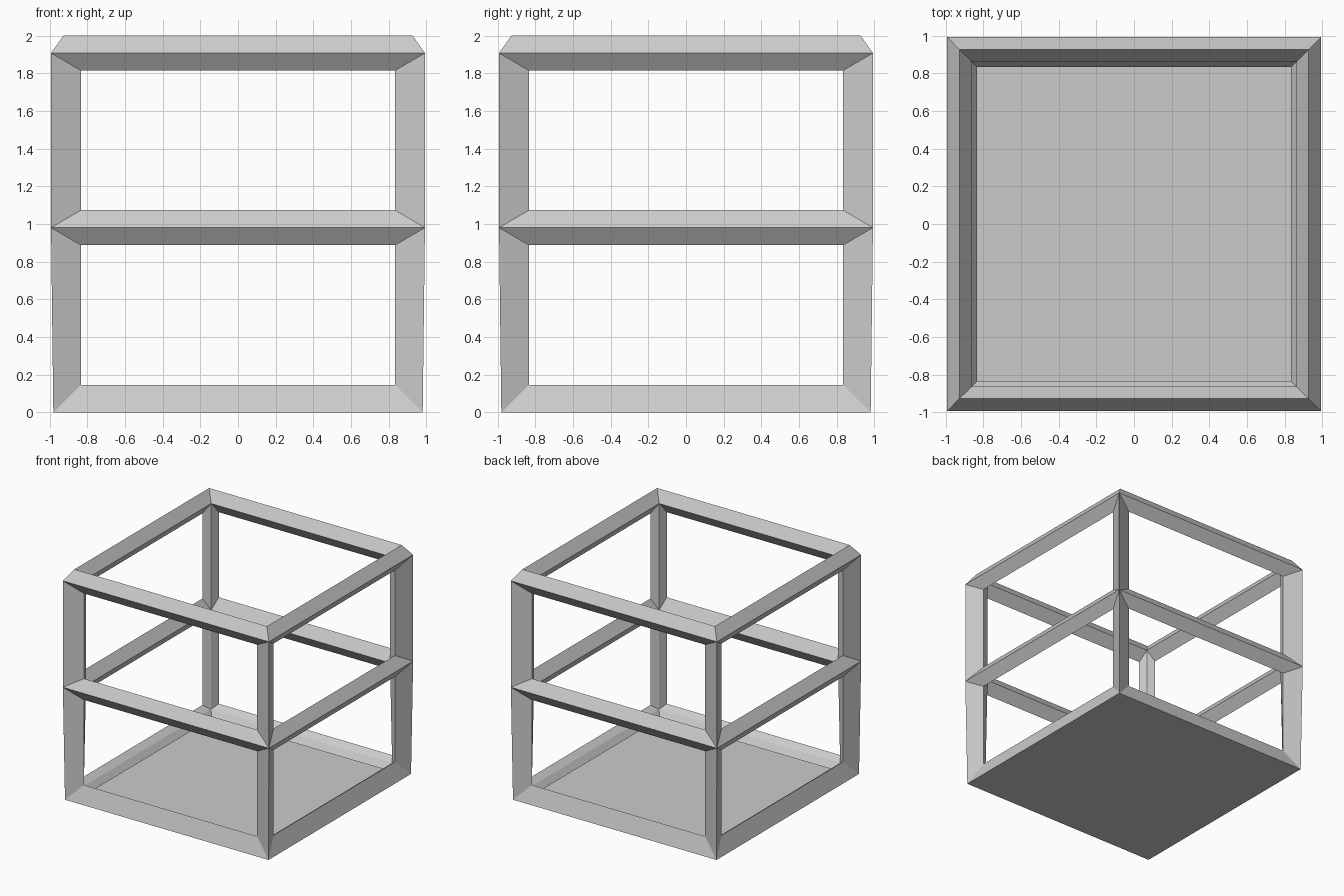
import bpy, bmesh
from math import pi
from mathutils import Matrix, Vector

if "Cube" in bpy.data.objects:
    bpy.data.objects.remove(bpy.data.objects["Cube"])

A, T = 0.927, 0.0927          # cage half width, bar half thickness
D, C = T * 0.7071, T * 0.5774  # ridge offsets at edges and at base corners
Z0 = C
LEVELS = [Z0, Z0 + A, Z0 + 2 * A]


def corner(level):
    """Key points at the front right corner: outer/inner ridge and inset edges."""
    z = LEVELS[level]
    if level == 0:
        p = {"out": (A + C, -A - C, 0), "in": (A - C, -A + C, z + C),
             "down": (A - T, -A + T, z)}
    else:
        p = {"out": (A + D, -A - D, z), "in": (A - D, -A + D, z),
             "down": (A - T, -A, z - T)}
    p["up"] = (A, -A, z + T) if level == 2 else (A - T, -A, z + T)
    return {k: Vector(v) for k, v in p.items()}


def side_of(p):
    """Mirror across the corner diagonal."""
    return Vector((-p.y, -p.x, p.z))


def bar(bm, start, end, matrix):
    a = [bm.verts.new(matrix @ p) for p in start]
    b = [bm.verts.new(matrix @ p) for p in end]
    for i in range(4):
        j = (i + 1) % 4
        bm.faces.new((a[i], a[j], b[j], b[i]))


def finish(bm, name):
    bmesh.ops.remove_doubles(bm, verts=bm.verts[:], dist=0.0005)
    bmesh.ops.recalc_face_normals(bm, faces=bm.faces[:])
    me = bpy.data.meshes.new(name)
    bm.to_mesh(me)
    bm.free()
    bpy.context.collection.objects.link(bpy.data.objects.new(name, me))


# Open cage of diamond section bars, one side repeated around z
bm = bmesh.new()
keys = [corner(i) for i in range(3)]
for q in range(4):
    rot = Matrix.Rotation(q * pi / 2, 4, 'Z')
    for k in keys:   # horizontal rails
        right = [k[n] for n in ("out", "up", "in", "down")]
        left = [Vector((-p.x, p.y, p.z)) for p in right]
        bar(bm, right, left, rot)
    for lo, hi in zip(keys, keys[1:]):   # corner posts
        bar(bm, [lo["out"], lo["up"], lo["in"], side_of(lo["up"])],
            [hi["out"], hi["down"], hi["in"], side_of(hi["down"])], rot)
finish(bm, "cage_frame")

# Floor closing the underside
bm = bmesh.new()
bmesh.ops.create_grid(bm, x_segments=1, y_segments=1, size=A + C)
finish(bm, "floor_panel")
